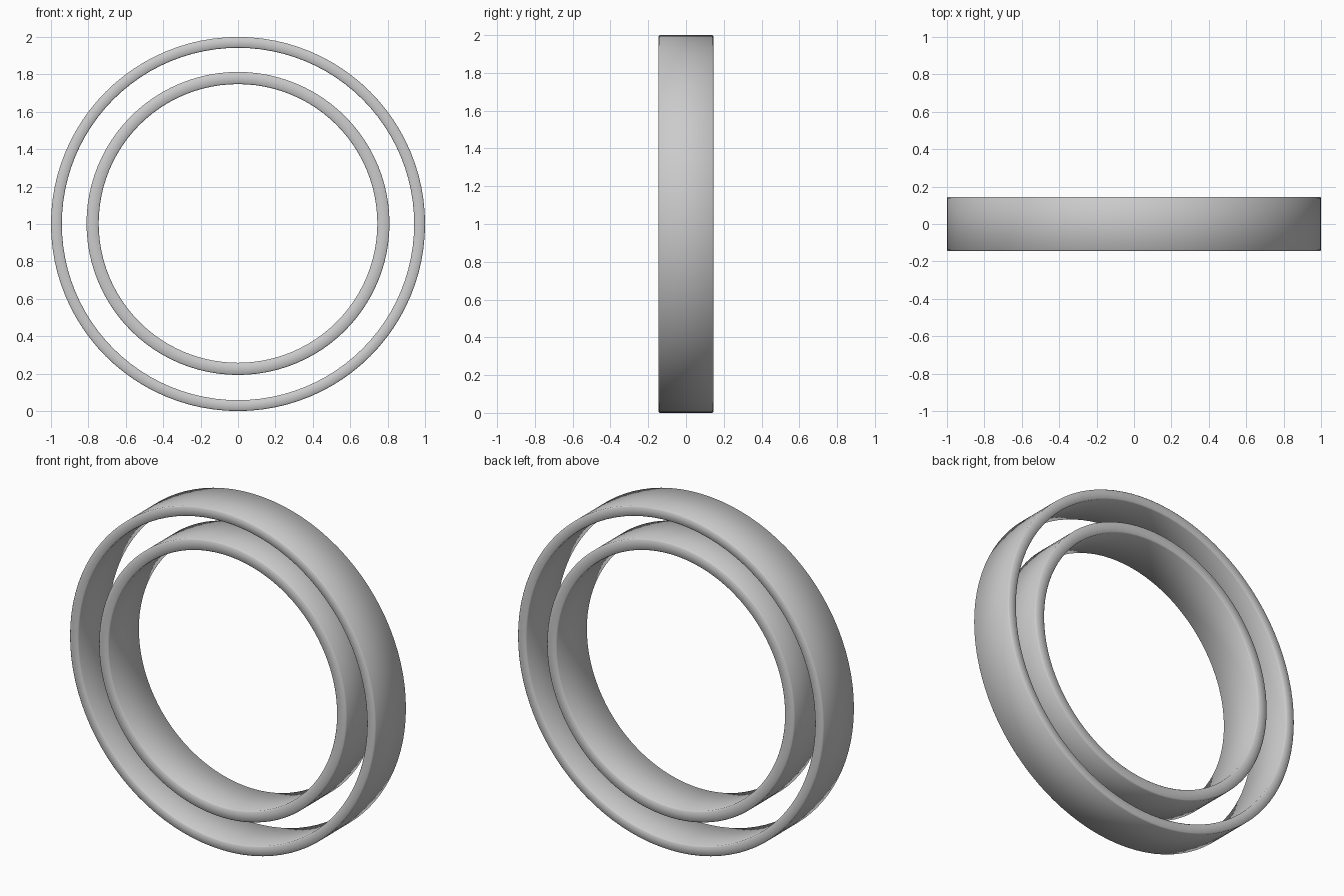
import bpy, bmesh
from math import sin, cos, tau

if "Cube" in bpy.data.objects:
    bpy.data.objects.remove(bpy.data.objects["Cube"])

N = 96

# Sweep a rounded-rectangle band section around the y axis
def band(name, r_in, r_out, half, cz, b=0.006):
    prof = [(r_in, -half + b), (r_in + b, -half), (r_out - b, -half), (r_out, -half + b),
            (r_out, half - b), (r_out - b, half), (r_in + b, half), (r_in, half - b)]
    bm = bmesh.new()
    rings = [[bm.verts.new((r * cos(tau * i / N), y, cz + r * sin(tau * i / N)))
              for r, y in prof] for i in range(N)]
    k = len(prof)
    for i in range(N):
        a, c = rings[i], rings[(i + 1) % N]
        for j in range(k):
            bm.faces.new((a[j], a[(j + 1) % k], c[(j + 1) % k], c[j]))
    bmesh.ops.recalc_face_normals(bm, faces=bm.faces)
    me = bpy.data.meshes.new(name)
    bm.to_mesh(me)
    bm.free()
    for p in me.polygons:
        p.use_smooth = True
    ob = bpy.data.objects.new(name, me)
    bpy.context.collection.objects.link(ob)
    return ob

# Two concentric hoops standing upright
band("outer_ring", 0.942, 1.0, 0.145, 1.0)
band("inner_ring", 0.745, 0.81, 0.145, 1.003)
